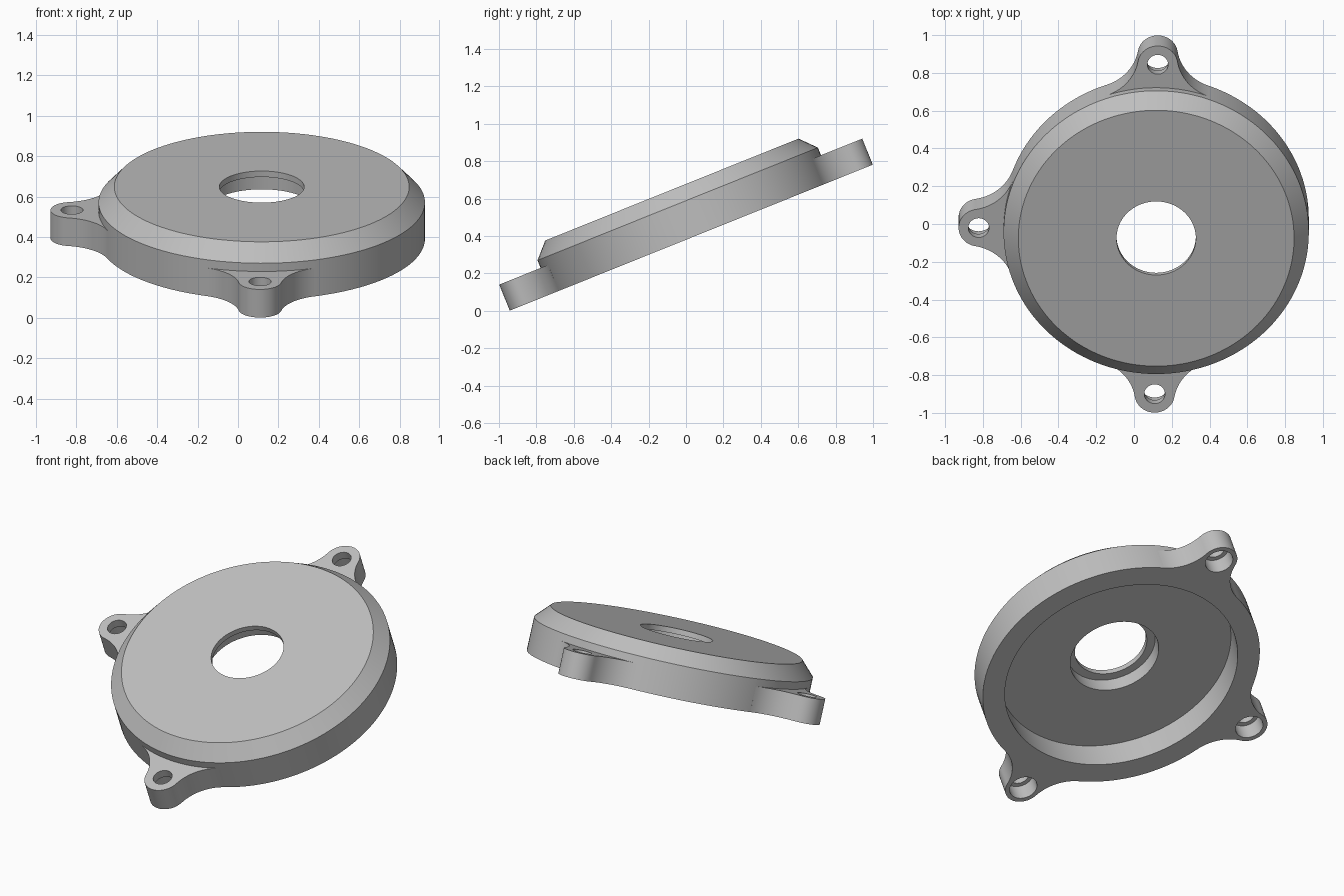
import bpy
import bmesh
from math import pi, cos, sin, acos, atan2, radians
from mathutils import Matrix, Vector

if "Cube" in bpy.data.objects:
    bpy.data.objects.remove(bpy.data.objects["Cube"], do_unlink=True)

DISC_R, BOLT_R, TIP_R, FILLET_R = 0.808, 0.94, 0.106, 0.25
TAB_H = 0.15

grey = bpy.data.materials.new("plain grey")
grey.use_nodes = True
colour = (0.52, 0.52, 0.52, 1)
grey.diffuse_color = colour
grey.node_tree.nodes["Principled BSDF"].inputs["Base Color"].default_value = colour


def make_object(name, bm):
    bmesh.ops.remove_doubles(bm, verts=bm.verts, dist=1e-5)
    bmesh.ops.recalc_face_normals(bm, faces=bm.faces)
    mesh = bpy.data.meshes.new(name)
    bm.to_mesh(mesh)
    bm.free()
    mesh.materials.append(grey)
    obj = bpy.data.objects.new(name, mesh)
    bpy.context.collection.objects.link(obj)
    return obj


def lathe(name, profile, segments):
    """Spin a closed (radius, height) profile about z."""
    bm = bmesh.new()
    verts = [bm.verts.new((r, 0, z)) for r, z in profile]
    edges = [bm.edges.new((v, verts[i - 1])) for i, v in enumerate(verts)]
    bmesh.ops.spin(bm, geom=verts + edges, cent=(0, 0, 0), axis=(0, 0, 1),
                   angle=2 * pi, steps=segments)
    return make_object(name, bm)


def prism(name, outline, height):
    bm = bmesh.new()
    face = bm.faces.new([bm.verts.new((x, y, 0)) for x, y in outline])
    new = bmesh.ops.extrude_face_region(bm, geom=[face])["geom"]
    top = [g for g in new if isinstance(g, bmesh.types.BMVert)]
    bmesh.ops.translate(bm, verts=top, vec=(0, 0, height))
    return make_object(name, bm)


def combine(target, other, operation):
    """Apply a boolean and discard the second solid."""
    mod = target.modifiers.new("cut", "BOOLEAN")
    mod.operation = operation
    mod.solver = "EXACT"
    mod.object = other
    bpy.context.view_layer.objects.active = target
    bpy.ops.object.modifier_apply(modifier=mod.name)
    bpy.data.objects.remove(other, do_unlink=True)


def arc(centre, radius, start, end, steps):
    angles = [start + (end - start) * i / steps for i in range(steps + 1)]
    return [(centre[0] + radius * cos(a), centre[1] + radius * sin(a)) for a in angles]


def tab_outline():
    """Rounded tip blended into the disc by a concave fillet on each side."""
    a, b = DISC_R + FILLET_R, TIP_R + FILLET_R
    phi = acos((a * a + BOLT_R ** 2 - b * b) / (2 * a * BOLT_R))
    centre = (a * cos(phi), a * sin(phi))
    end = atan2(-centre[1], BOLT_R - centre[0]) % (2 * pi)
    side = [(0.74 * cos(phi), 0.74 * sin(phi))]
    side += arc(centre, FILLET_R, phi + pi, end, 16)
    tip = arc((BOLT_R, 0), TIP_R, end - pi, pi - end, 28)
    return side + tip[1:-1] + [(x, -y) for x, y in reversed(side)]


# Hollow disc with chamfered rim and stepped centre hole
cover = lathe("ring_cover", [
    (0.258, 0.16), (0.258, 0.245), (0.21, 0.245), (0.21, 0.277), (0.73, 0.277),
    (DISC_R, 0.194), (DISC_R, 0), (0.679, 0), (0.679, 0.16)], 128)

# Three mounting tabs with counterbored bolt holes
for angle in (90, 180, 270):
    tab = prism("mounting_tab", tab_outline(), TAB_H)
    hole = lathe("bolt_hole", [
        (0, -0.05), (0.08, -0.05), (0.08, 0.1), (0.055, 0.1), (0.055, 0.3), (0, 0.3)], 40)
    hole.data.transform(Matrix.Translation((BOLT_R, 0, 0)))
    combine(tab, hole, "DIFFERENCE")
    tab.data.transform(Matrix.Rotation(radians(angle), 4, "Z"))
    combine(cover, tab, "UNION")

# Tilt the finished part into place
cover.data.transform(Matrix.Translation(Vector((0.1175, 0.028, 0.391)))
                     @ Matrix.Rotation(radians(21.9), 4, "X")
                     @ Matrix.Rotation(radians(-0.5), 4, "Z"))
bpy.ops.object.select_all(action="DESELECT")
cover.select_set(True)
bpy.context.view_layer.objects.active = cover
bpy.ops.object.shade_smooth_by_angle(angle=radians(25))
